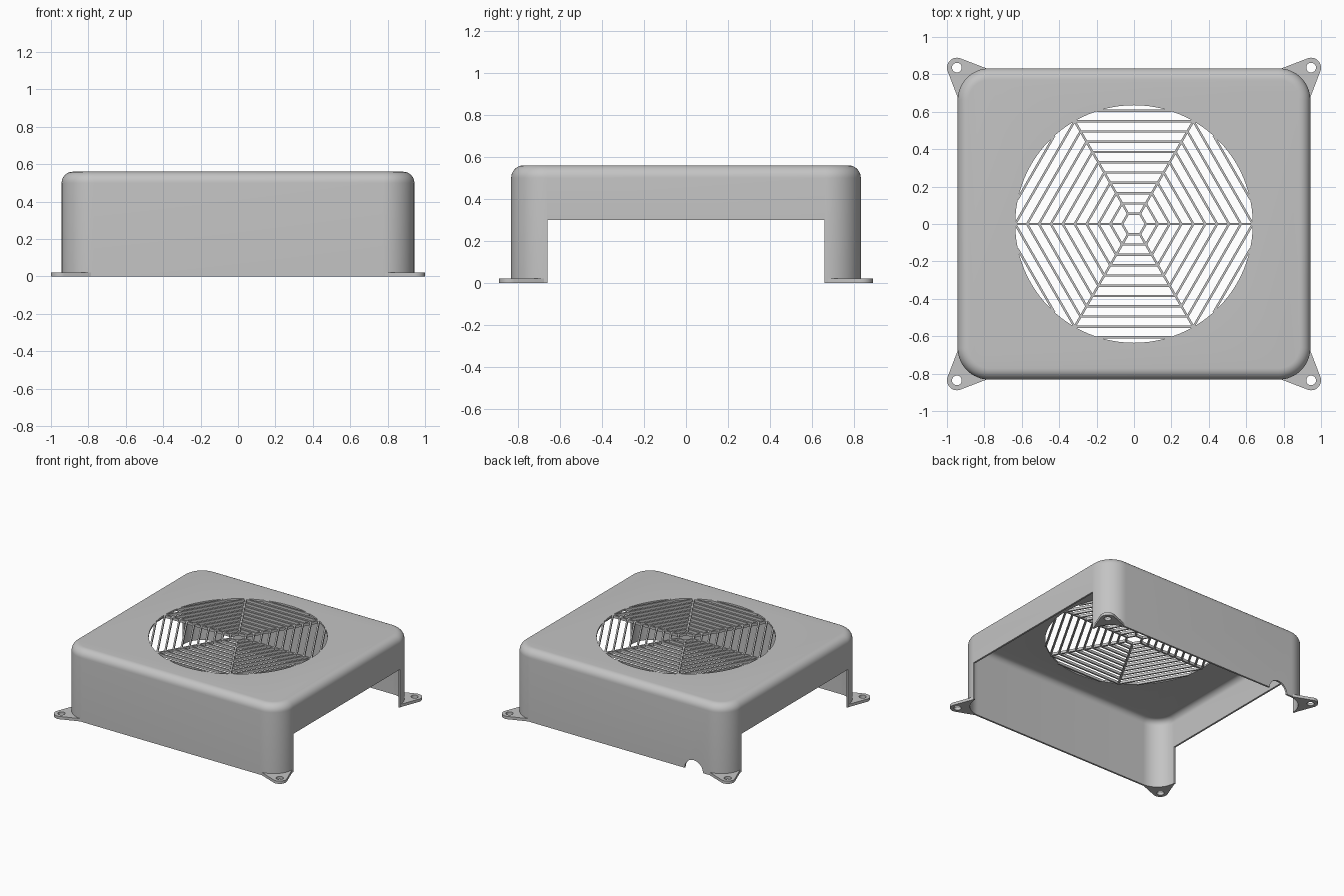
import bpy
import bmesh
from math import sin, cos, pi, sqrt, tan, radians, atan2, asin, hypot
from mathutils import Matrix, Vector

cube = bpy.data.objects.get("Cube")
if cube:
    bpy.data.objects.remove(cube, do_unlink=True)

HX, HY, H = 0.943, 0.832, 0.56      # housing half sizes and height
CORNER, FILLET, WALL = 0.17, 0.06, 0.014
HOLE_R = 0.635
SLOT_Y, SLOT_Z = 0.66, 0.30

grey = bpy.data.materials.new("plain grey")
grey.use_nodes = True
grey.diffuse_color = (0.55, 0.55, 0.55, 1)
grey.node_tree.nodes["Principled BSDF"].inputs["Base Color"].default_value = (0.55, 0.55, 0.55, 1)


def add_object(name, bm):
    bmesh.ops.recalc_face_normals(bm, faces=bm.faces)
    mesh = bpy.data.meshes.new(name)
    bm.to_mesh(mesh)
    bm.free()
    mesh.materials.append(grey)
    obj = bpy.data.objects.new(name, mesh)
    bpy.context.collection.objects.link(obj)
    return obj


def select_only(obj):
    bpy.ops.object.select_all(action="DESELECT")
    obj.select_set(True)
    bpy.context.view_layer.objects.active = obj


def cut(obj, cutter):
    cutter.hide_render = True
    mod = obj.modifiers.new("cut", "BOOLEAN")
    mod.operation = "DIFFERENCE"
    mod.solver = "EXACT"
    mod.object = cutter
    select_only(obj)
    bpy.ops.object.modifier_apply(modifier=mod.name)
    bpy.data.objects.remove(cutter, do_unlink=True)


def box(bm, size, matrix):
    bmesh.ops.create_cube(bm, size=1, matrix=matrix @ Matrix.Diagonal((*size, 1)))


def cylinder(name, radius, depth, matrix, segments=96):
    bm = bmesh.new()
    bmesh.ops.create_cone(bm, cap_ends=True, segments=segments, radius1=radius,
                          radius2=radius, depth=depth, matrix=matrix)
    return add_object(name, bm)


def rounded_ring(bm, inset, z, steps=16):
    """Rounded rectangle of vertices, inset from the housing outline."""
    r = CORNER - inset
    ring = []
    for k, (sx, sy) in enumerate(((1, 1), (-1, 1), (-1, -1), (1, -1))):
        for i in range(steps + 1):
            a = (k + i / steps) * pi / 2
            ring.append(bm.verts.new((sx * (HX - CORNER) + r * cos(a),
                                      sy * (HY - CORNER) + r * sin(a), z)))
    return ring


# Housing: open-bottomed shell with rounded corners and top edge
bm = bmesh.new()
arc = [i / 8 * pi / 2 for i in range(9)]
outer = [(0, 0)] + [(FILLET * (1 - cos(a)), H - FILLET * (1 - sin(a))) for a in arc]
fr = FILLET - WALL
inner = [(WALL, 0)] + [(WALL + fr * (1 - cos(a)), H - WALL - fr * (1 - sin(a))) for a in arc]
rings = [rounded_ring(bm, d, z) for d, z in reversed(outer)]
rings += [rounded_ring(bm, d, z) for d, z in inner]
for a, b in zip(rings, rings[1:]):
    for i in range(len(a)):
        j = (i + 1) % len(a)
        bm.faces.new((a[i], a[j], b[j], b[i]))
bm.faces.new(rings[0])
bm.faces.new(rings[-1])
housing = add_object("housing", bm)

# Round fan opening, side openings and cable notch
cut(housing, cylinder("fan_cutter", HOLE_R, 0.3, Matrix.Translation((0, 0, H))))
bm = bmesh.new()
box(bm, (3, 2 * SLOT_Y, 2 * SLOT_Z), Matrix.Identity(4))
cut(housing, add_object("side_cutter", bm))
cut(housing, cylinder("notch_cutter", 0.08, 0.2,
                      Matrix.Translation((-0.65, HY, 0)) @ Matrix.Rotation(pi / 2, 4, "X"), 48))
select_only(housing)
bpy.ops.object.shade_smooth_by_angle(angle=radians(30))

# Grille: six spokes and hexagonal rings of slats, trimmed to the opening
BAR, DEPTH, PITCH = 0.012, 0.02, 0.055
mid = H - DEPTH / 2
bm = bmesh.new()
for s in range(6):
    spoke_turn = Matrix.Rotation(s * pi / 3, 4, "Z")
    start = PITCH / cos(pi / 6)
    box(bm, (HOLE_R + 0.004 - start, BAR, DEPTH),
        spoke_turn @ Matrix.Translation(((HOLE_R + 0.004 + start) / 2, 0, mid)))
    slat_turn = Matrix.Rotation((s + 0.5) * pi / 3, 4, "Z")
    for k in range(1, 12):
        d = k * PITCH
        half = min(d * tan(pi / 6), sqrt(HOLE_R ** 2 - d ** 2) + 0.004)
        box(bm, (BAR, 2 * half, DEPTH), slat_turn @ Matrix.Translation((d, 0, mid)))
add_object("grille", bm)

# Mounting feet: tapered tabs with a screw hole at each corner
FOOT_H, TAB_R = 0.022, 0.053
centre = Vector((0.947, 0.836))
core = Vector((HX - CORNER, HY - CORNER))


def tangent_angle(point, side):
    """Angle on the tab circle where a line from the point touches it."""
    v = point - centre
    return atan2(v.y, v.x) + side * (pi / 2 - asin(TAB_R / hypot(v.x, v.y)))


side_end = Vector((HX - 0.004, core.y))
back_end = Vector((core.x, HY - 0.004))
a0 = tangent_angle(side_end, 1)
a1 = tangent_angle(back_end, -1)
if a1 < a0:
    a1 += 2 * pi
outline = [centre + TAB_R * Vector((cos(a), sin(a)))
           for a in (a0 + (a1 - a0) * i / 20 for i in range(21))]
# inner edge follows the rounded corner of the housing wall
outline += [core + (CORNER - 0.006) * Vector((cos(a), sin(a)))
            for a in (pi / 2 * (1 - i / 12) for i in range(13))]

for fb, sy in (("front", -1), ("back", 1)):
    for lr, sx in (("left", 1), ("right", -1)):
        bm = bmesh.new()
        base = bm.faces.new([bm.verts.new((sx * p.x, sy * p.y, 0)) for p in outline])
        top = bmesh.ops.extrude_face_region(bm, geom=[base])["geom"]
        bmesh.ops.translate(bm, vec=(0, 0, FOOT_H),
                            verts=[g for g in top if isinstance(g, bmesh.types.BMVert)])
        foot = add_object(f"{fb}_{lr}_foot", bm)
        cut(foot, cylinder("screw_cutter", 0.026, 0.2,
                           Matrix.Translation((sx * centre.x, sy * centre.y, 0)), 32))
        select_only(foot)
        bpy.ops.object.shade_smooth_by_angle(angle=radians(30))
